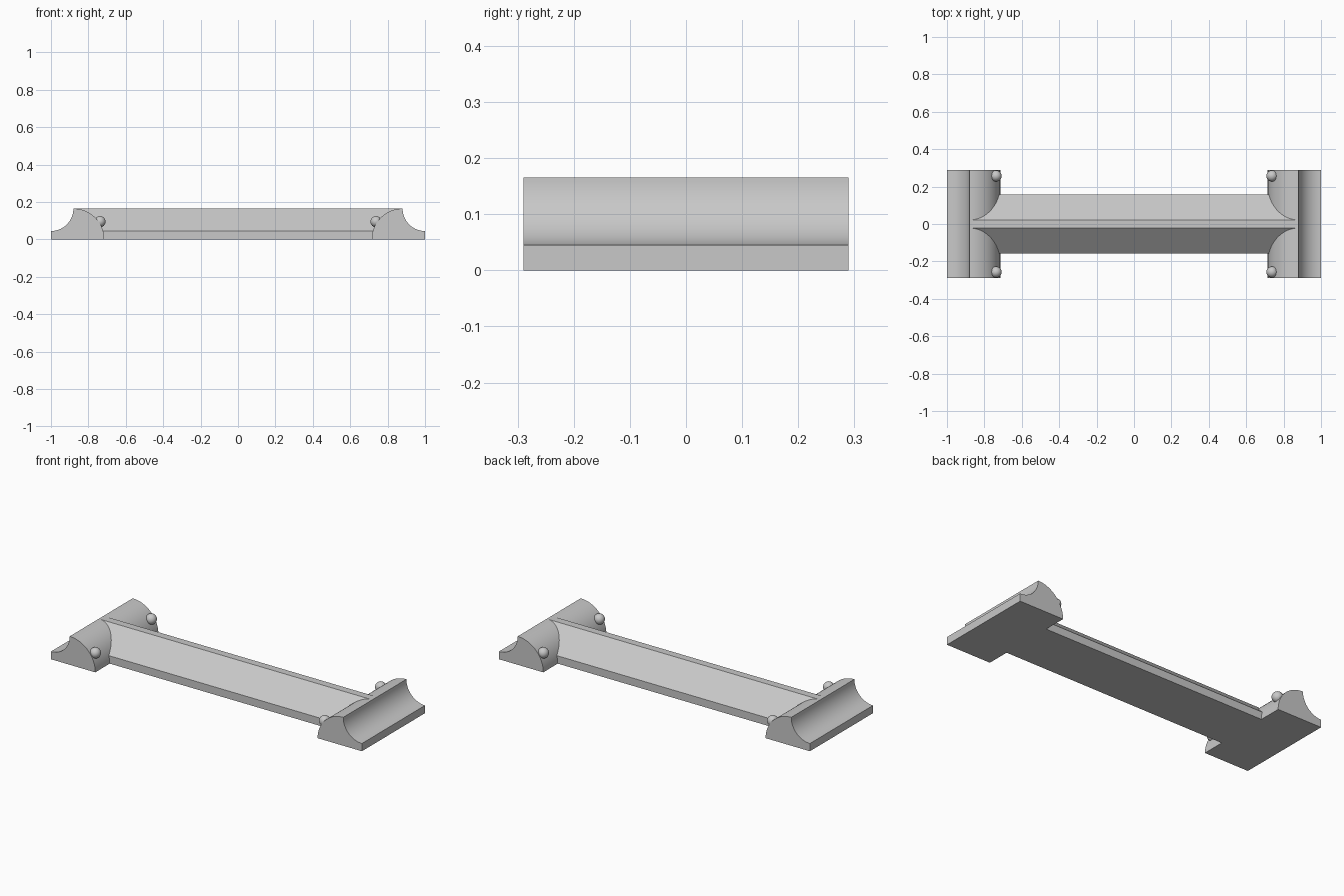
import bpy
import bmesh
from math import sin, cos, pi, radians
from mathutils import Vector

cube = bpy.data.objects.get("Cube")
if cube:
    bpy.data.objects.remove(cube, do_unlink=True)

grey = bpy.data.materials.new("light_grey")
grey.use_nodes = True
colour = (0.58, 0.58, 0.58, 1)
grey.diffuse_color = colour
grey.node_tree.nodes["Principled BSDF"].inputs["Base Color"].default_value = colour

CREST_X, HEIGHT, BASE = 0.88, 0.165, 0.045
HALF_DEPTH = 0.29
STEPS = 28


def finish(name, bm):
    """Turn a bmesh into a smooth-shaded object with crisp edges."""
    bmesh.ops.recalc_face_normals(bm, faces=bm.faces[:])
    mesh = bpy.data.meshes.new(name)
    bm.to_mesh(mesh)
    bm.free()
    mesh.materials.append(grey)
    obj = bpy.data.objects.new(name, mesh)
    bpy.context.collection.objects.link(obj)
    bpy.ops.object.select_all(action="DESELECT")
    obj.select_set(True)
    bpy.context.view_layer.objects.active = obj
    bpy.ops.object.shade_smooth_by_angle(angle=radians(30))
    return obj


def extrude_profile(name, points, direction):
    """Sweep a closed profile along a straight direction."""
    bm = bmesh.new()
    face = bm.faces.new([bm.verts.new(p) for p in points])
    swept = bmesh.ops.extrude_face_region(bm, geom=[face])["geom"]
    verts = [v for v in swept if isinstance(v, bmesh.types.BMVert)]
    bmesh.ops.translate(bm, verts=verts, vec=Vector(direction))
    return finish(name, bm)


def end_profile(side):
    """Concave cove outside, convex quarter round inside."""
    cove = 1 - CREST_X
    angles = [pi / 2 * i / STEPS for i in range(STEPS + 1)]
    pts = [(1, 0)]
    pts += [(1 - cove * sin(a), HEIGHT - cove * cos(a)) for a in angles]
    pts += [(CREST_X - HEIGHT * sin(a), HEIGHT * cos(a)) for a in angles[1:]]
    return [(side * x, -HALF_DEPTH, z) for x, z in pts]


# Bevelled beam running between the crests of the two end pieces
half = [(0.157, 0), (0.157, BASE), (0.022, HEIGHT - 0.0005)]
section = half + [(-y, z) for y, z in reversed(half)]
extrude_profile("beam", [(-CREST_X, y, z) for y, z in section],
                (2 * CREST_X, 0, 0))

# End pieces, each with two small balls on the rounded inner side
for side, label in ((1, "left"), (-1, "right")):
    extrude_profile(label + "_end", end_profile(side), (0, 2 * HALF_DEPTH, 0))
    for depth, place in ((-1, "front"), (1, "back")):
        bm = bmesh.new()
        bmesh.ops.create_uvsphere(bm, u_segments=32, v_segments=16, radius=0.03)
        ball = finish(f"{label}_{place}_ball", bm)
        ball.location = (side * 0.738, depth * 0.257, 0.095)
